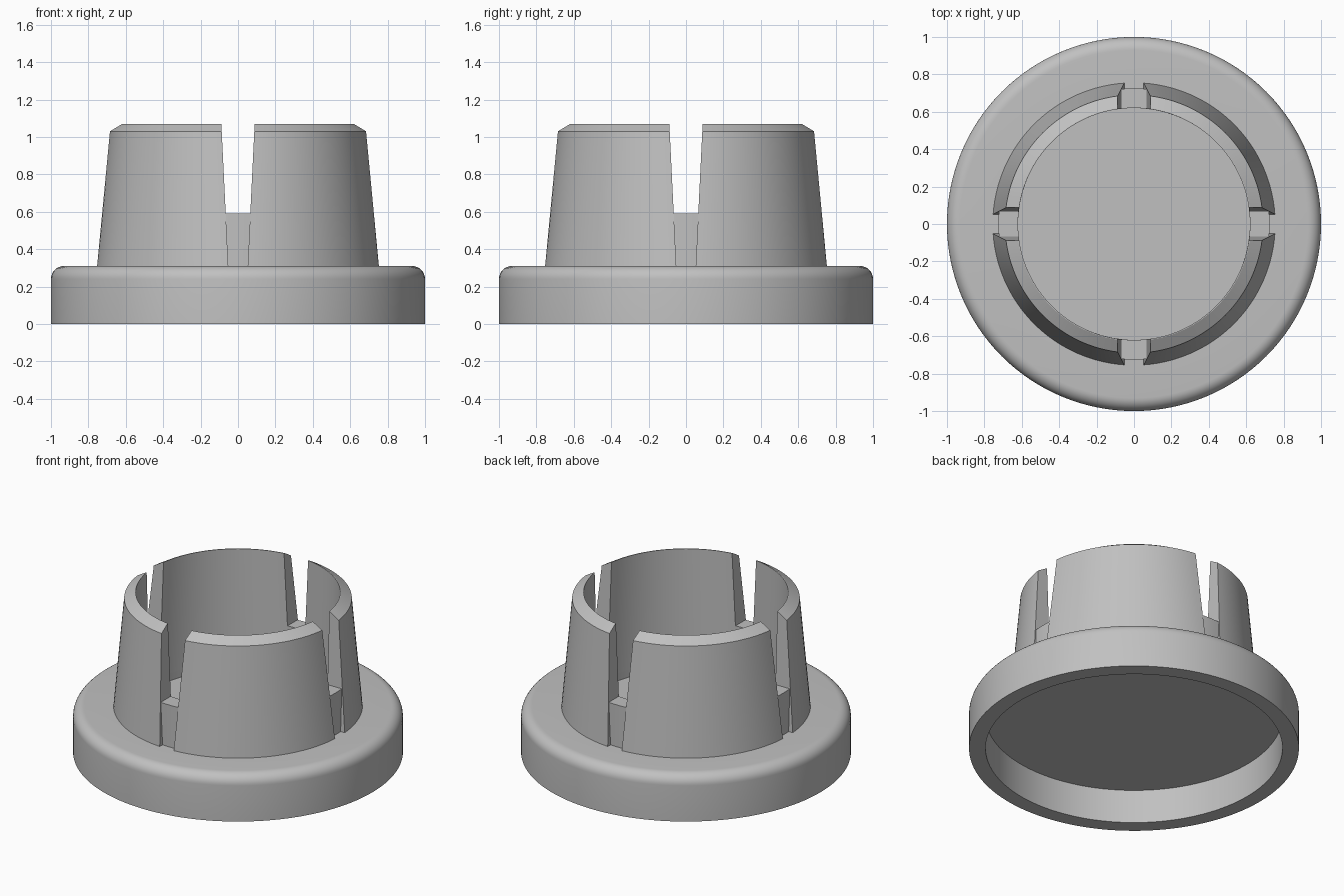
import bpy, bmesh
from math import sin, cos, asin, pi, radians

cube = bpy.data.objects.get("Cube")
if cube:
    bpy.data.objects.remove(cube, do_unlink=True)

grey = bpy.data.materials.new("plain grey")
grey.use_nodes = True
colour = (0.53, 0.53, 0.53, 1)
grey.diffuse_color = colour
grey.node_tree.nodes["Principled BSDF"].inputs["Base Color"].default_value = colour

BORE, FLANGE_TOP, TOP = 0.62, 0.31, 1.07


def finish(name, bm):
    bmesh.ops.remove_doubles(bm, verts=bm.verts, dist=1e-5)
    bmesh.ops.recalc_face_normals(bm, faces=bm.faces)
    mesh = bpy.data.meshes.new(name)
    bm.to_mesh(mesh)
    bm.free()
    mesh.materials.append(grey)
    obj = bpy.data.objects.new(name, mesh)
    bpy.context.collection.objects.link(obj)
    bpy.ops.object.select_all(action='DESELECT')
    obj.select_set(True)
    bpy.context.view_layer.objects.active = obj
    bpy.ops.object.shade_smooth_by_angle(angle=radians(25))


def slot_angle(r, z):
    """Angle from the slot centre to its side, for a slot that widens upward."""
    half = 0.052 + 0.037 * (z - FLANGE_TOP) / (TOP - FLANGE_TOP)
    return asin(half / r)


def sector(name, profile, limits, steps, turn):
    """Sweep a closed profile between the angles given for each point."""
    bm = bmesh.new()
    rings = []
    for i in range(steps + 1):
        ring = []
        for r, z in profile:
            start, end = limits(r, z)
            a = turn + start + (end - start) * i / steps
            ring.append(bm.verts.new((r * cos(a), r * sin(a), z)))
        rings.append(ring)
    n = len(profile)
    for a, b in zip(rings, rings[1:]):
        for j in range(n):
            k = (j + 1) % n
            bm.faces.new((a[j], a[k], b[k], b[j]))
    bm.faces.new(rings[0])
    bm.faces.new(rings[-1])
    finish(name, bm)


# Flange: hollow underneath, rounded top edge, shallow floor inside the bore
fillet = 0.07
rounded = [(1 - fillet + fillet * sin(t), FLANGE_TOP - fillet + fillet * cos(t))
           for t in (pi / 2 * i / 8 for i in range(9))]
outline = [(0, 0.26), (BORE, 0.26), (BORE, FLANGE_TOP)] + rounded + [
    (1, 0), (0.9, 0), (0.9, 0.225), (0, 0.225)]
bm = bmesh.new()
verts = [bm.verts.new((r, 0, z)) for r, z in outline]
edges = [bm.edges.new(pair) for pair in zip(verts, verts[1:])]
bmesh.ops.spin(bm, geom=verts + edges, cent=(0, 0, 0), axis=(0, 0, 1),
               angle=2 * pi, steps=128)
finish("flange", bm)

# Four tapered tabs with chamfered tops, and a low web at the foot of each slot
tab = [(BORE, FLANGE_TOP), (0.755, FLANGE_TOP), (0.69, 1.03), (0.625, TOP), (BORE, TOP)]
web = [(BORE, FLANGE_TOP), (0.725, FLANGE_TOP), (0.725, 0.59), (BORE, 0.59)]
for i, side in enumerate(("left", "back", "right", "front")):
    turn = i * pi / 2
    sector("tab_" + str(i + 1), tab,
           lambda r, z: (slot_angle(r, z), pi / 2 - slot_angle(r, z)), 30, turn)
    sector("slot_web_" + side, web,
           lambda r, z: (-slot_angle(r, z), slot_angle(r, z)), 4, turn)
